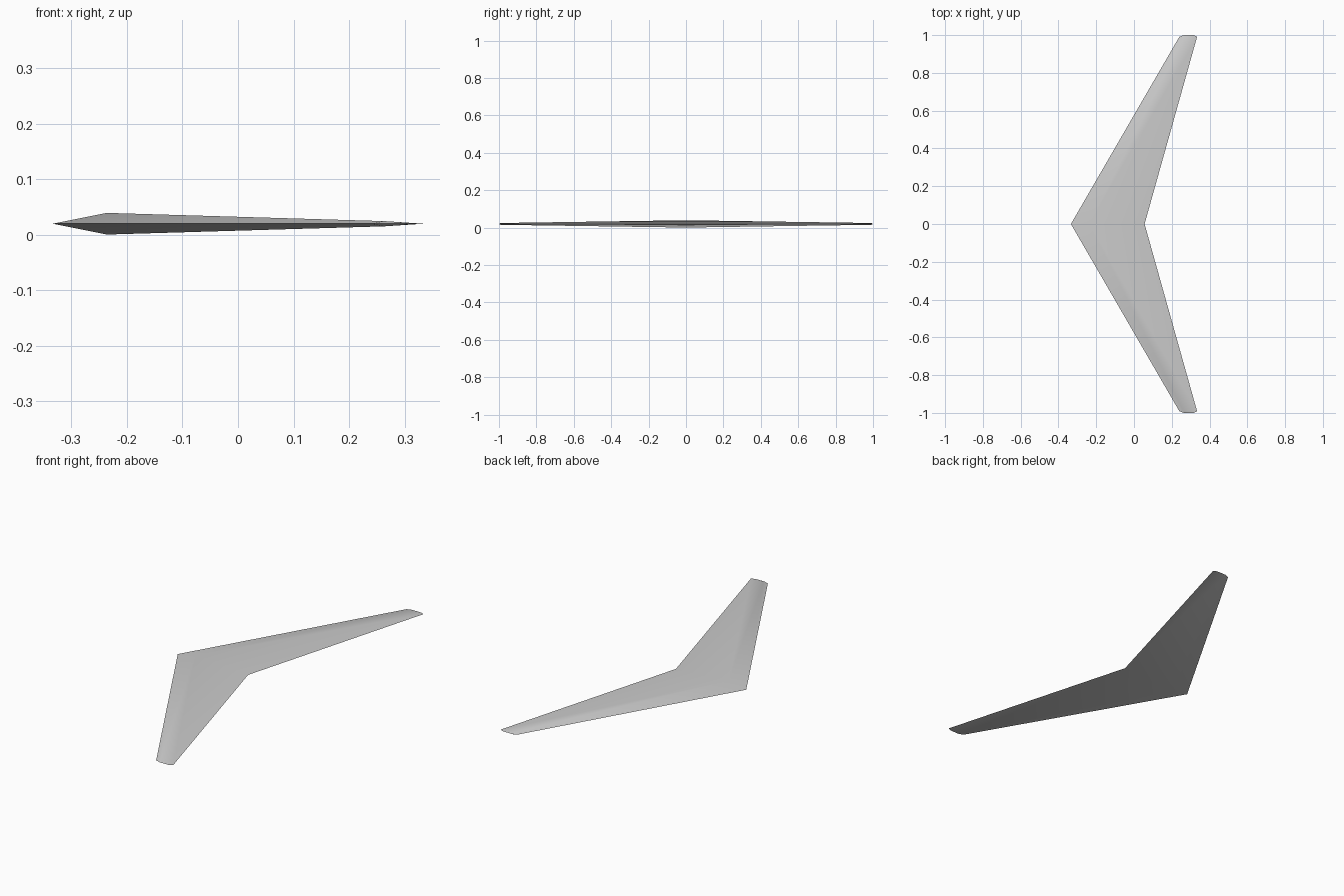
import bpy, bmesh
from math import radians

cube = bpy.data.objects.get("Cube")
if cube:
    bpy.data.objects.remove(cube, do_unlink=True)

grey = bpy.data.materials.new("light grey")
grey.use_nodes = True
colour = (0.6, 0.6, 0.6, 1)
grey.diffuse_color = colour
grey.node_tree.nodes["Principled BSDF"].inputs["Base Color"].default_value = colour

MID = 0.02          # height of the chord plane
RIDGE = 0.25        # thickest point along the chord
THICK = 0.05        # half thickness as a share of the chord

bm = bmesh.new()


def section(front, back, y):
    """Diamond section: nose, upper ridge, tail, lower ridge."""
    chord = back - front
    ridge = front + RIDGE * chord
    rise = THICK * chord
    points = [(front, MID), (ridge, MID + rise), (back, MID), (ridge, MID - rise)]
    return [bm.verts.new((x, y, z)) for x, z in points]


def loft(a, b):
    for i in range(4):
        j = (i + 1) % 4
        bm.faces.new((a[i], a[j], b[j], b[i]))


# Swept halves meeting at the centre section
root = section(-0.334, 0.056, 0)
for side in (-1, 1):
    tip = section(0.24, 0.334, side * 0.991)
    loft(root, tip)
    # Slightly bulged tip cap
    nose, top, tail, under = tip
    fore = bm.verts.new((0.264, side, MID))
    aft = bm.verts.new((0.315, side, MID))
    for ridge in (top, under):
        bm.faces.new((nose, ridge, fore))
        bm.faces.new((ridge, aft, fore))
        bm.faces.new((ridge, tail, aft))

bmesh.ops.recalc_face_normals(bm, faces=bm.faces)
mesh = bpy.data.meshes.new("swept_wing")
bm.to_mesh(mesh)
bm.free()
mesh.materials.append(grey)
wing = bpy.data.objects.new("swept_wing", mesh)
bpy.context.collection.objects.link(wing)

# Soft ridge, crisp leading and trailing edges
bpy.context.view_layer.objects.active = wing
wing.select_set(True)
bpy.ops.object.shade_smooth_by_angle(angle=radians(30))
